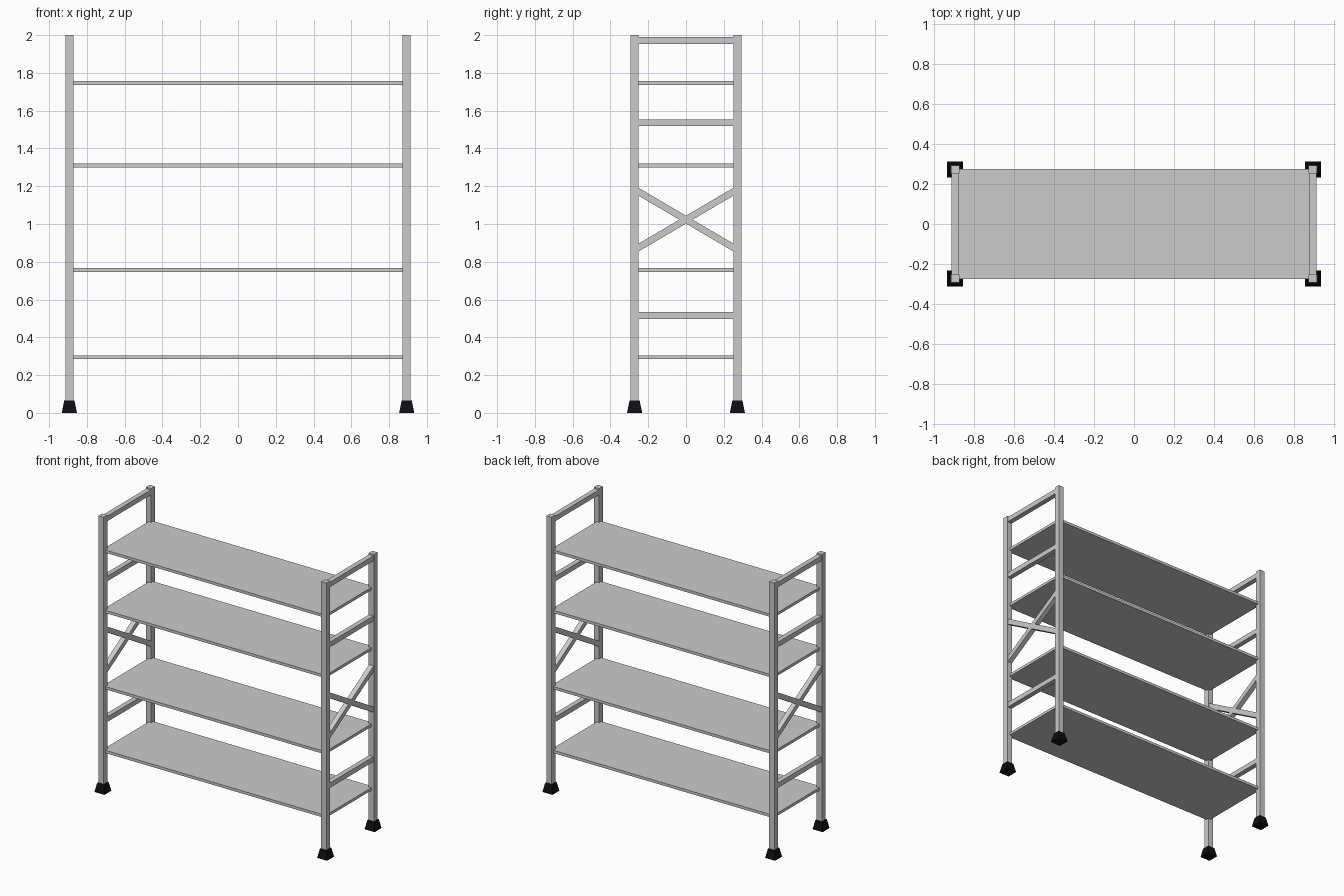
import bpy, math

if "Cube" in bpy.data.objects:
    bpy.data.objects.remove(bpy.data.objects["Cube"])

PX, PY = 0.893, 0.272      # post centre offsets
BAR = 0.036                # rail and brace thickness


def box(name, centre, size, rot_x=0.0):
    bpy.ops.mesh.primitive_cube_add(size=1, location=centre, rotation=(rot_x, 0, 0))
    ob = bpy.context.object
    ob.name = name
    ob.scale = size
    bpy.ops.object.transform_apply(location=False, rotation=False, scale=True)
    return ob


black = bpy.data.materials.new("black_rubber")
black.diffuse_color = (0.005, 0.005, 0.005, 1)
black.use_nodes = True
black.node_tree.nodes["Principled BSDF"].inputs["Base Color"].default_value = black.diffuse_color

# shelves
for i, z in enumerate((0.294, 0.756, 1.309, 1.746)):
    box(f"shelf_{i + 1}", (0, 0, z), (2 * PX, 2 * PY + 0.004, 0.02))

for sx, side in ((-1, "left"), (1, "right")):
    x = sx * PX
    for sy, end in ((-1, "front"), (1, "back")):
        # upright posts
        box(f"{end}_{side}_post", (x, sy * PY, 1.015), (0.042, 0.042, 1.97))

        # tapered square feet
        bpy.ops.mesh.primitive_cone_add(
            vertices=4, radius1=0.04 * math.sqrt(2), radius2=0.027 * math.sqrt(2),
            depth=0.065, location=(x, sy * PY, 0.0325), rotation=(0, 0, math.pi / 4))
        foot = bpy.context.object
        foot.name = f"{end}_{side}_foot"
        foot.data.materials.append(black)

    # horizontal end rails
    for i, z in enumerate((0.516, 1.536, 1.972)):
        box(f"{side}_rail_{i + 1}", (x, 0, z), (BAR, 2 * PY, BAR))

    # crossed braces
    rise = 0.16
    for s, label in ((-1, "a"), (1, "b")):
        box(f"{side}_brace_{label}", (x, 0, 1.023),
            (BAR, 2 * math.hypot(PY, rise), BAR), s * math.atan2(rise, PY))
